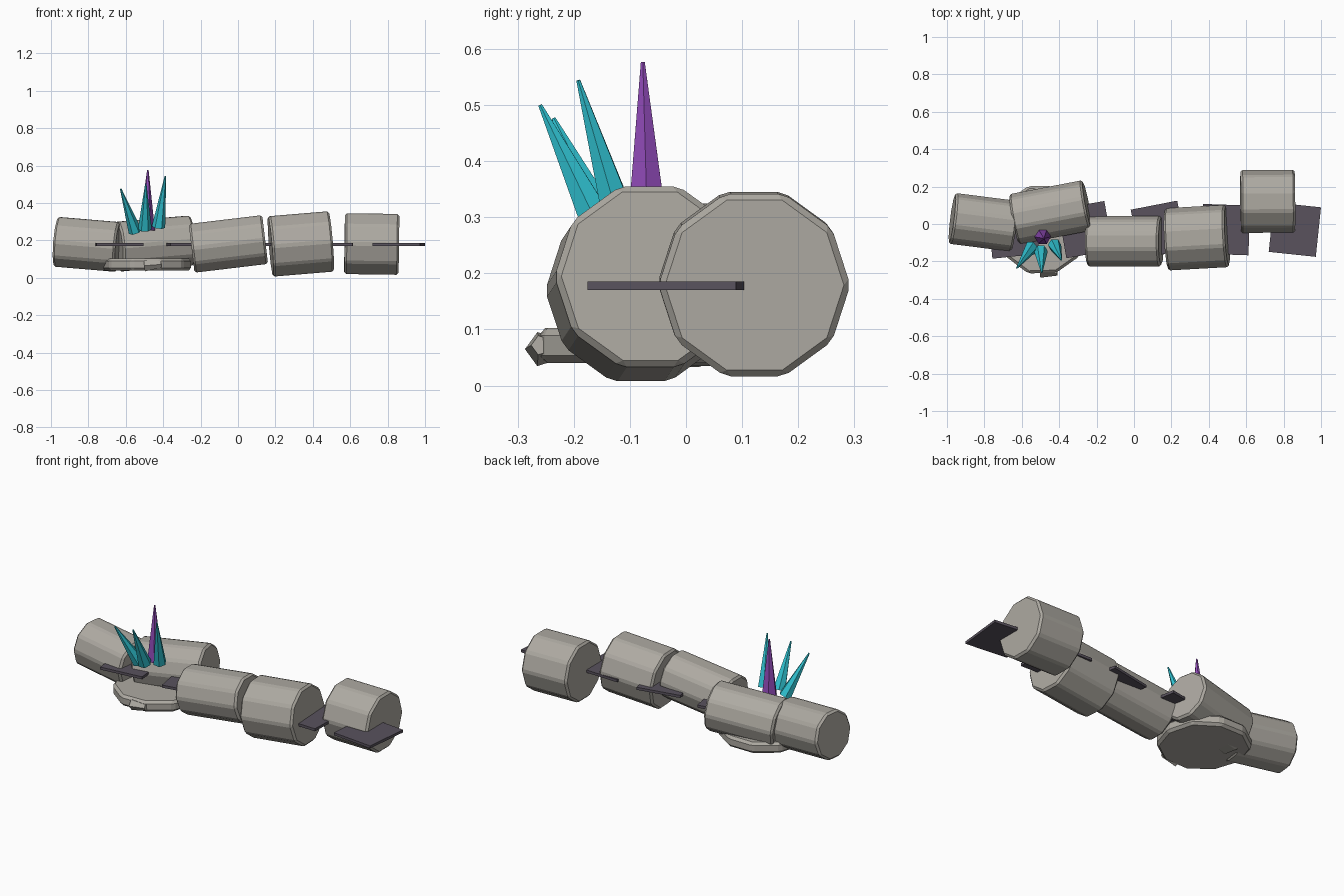
import bpy, bmesh, math, random
from mathutils import Vector

if "Cube" in bpy.data.objects:
    bpy.data.objects.remove(bpy.data.objects["Cube"])

random.seed(4)


def material(name, color):
    m = bpy.data.materials.new(name)
    m.diffuse_color = (*color, 1)
    m.use_nodes = True
    m.node_tree.nodes["Principled BSDF"].inputs["Base Color"].default_value = m.diffuse_color
    return m


stone = material("stone", (0.42, 0.40, 0.36))
slate = material("dark_slate", (0.10, 0.085, 0.11))
teal = material("teal_crystal", (0.03, 0.55, 0.65))
purple = material("purple_crystal", (0.28, 0.07, 0.48))


def prism(name, a, b, r0, r1, sides, mat, bevel=0, up=Vector((0, 0, 1)), jitter=0):
    """Faceted prism or tapered spike from point a to point b."""
    a, b = Vector(a), Vector(b)
    d = (b - a).normalized()
    side = d.cross(up).normalized()
    top = side.cross(d)
    bm = bmesh.new()
    scale = [1 + random.uniform(-jitter, jitter) for _ in range(sides)]
    rings = []
    for c, r in ((a, r0), (b, r1)):
        rings.append([bm.verts.new(c + r * scale[k] * (
            math.cos(math.tau * k / sides) * side + math.sin(math.tau * k / sides) * top))
            for k in range(sides)])
    for k in range(sides):
        n = (k + 1) % sides
        bm.faces.new((rings[0][k], rings[0][n], rings[1][n], rings[1][k]))
    for ring in rings:
        bm.faces.new(ring)
    bmesh.ops.recalc_face_normals(bm, faces=bm.faces)
    me = bpy.data.meshes.new(name)
    bm.to_mesh(me)
    bm.free()
    me.materials.append(mat)
    ob = bpy.data.objects.new(name, me)
    bpy.context.collection.objects.link(ob)
    if bevel:
        mod = ob.modifiers.new("worn_edges", 'BEVEL')
        mod.width = bevel
        mod.segments = 1
        mod.limit_method = 'ANGLE'
    return ob


# fallen column drums: end centres and radius
drums = [
    ((-0.972, 0.030, 0.193), (-0.640, -0.012, 0.165), 0.140),
    ((-0.640, 0.025, 0.167), (-0.250, 0.100, 0.200), 0.140),
    ((-0.248, -0.092, 0.158), (0.145, -0.092, 0.205), 0.138),
    ((0.174, -0.082, 0.168), (0.498, -0.064, 0.195), 0.170),
    ((0.570, 0.120, 0.183), (0.860, 0.122, 0.179), 0.171),
]
for i, (a, b, r) in enumerate(drums):
    prism(f"column_drum_{i + 1}", a, b, r, r, 10, stone, bevel=0.011)

# broken capital slab lying under the drums
prism("capital_slab", (-0.49, -0.03, 0.04), (-0.49, -0.03, 0.103), 0.245, 0.245, 10,
      stone, bevel=0.014, up=Vector((0, 1, 0)), jitter=0.02)

# stone chip stuck on the slab's front edge
prism("stone_chip", (-0.50, -0.255, 0.065), (-0.41, -0.258, 0.072), 0.032, 0.018, 5, stone)

# paving plates along the middle: centre x, y, turn in degrees
plates = [(-0.645, -0.04, 6), (-0.26, -0.03, 10), (0.132, -0.03, 11),
          (0.49, -0.03, -2), (0.86, -0.03, -6)]
for i, (x, y, turn) in enumerate(plates):
    bpy.ops.mesh.primitive_cube_add(size=1, location=(x, y, 0.178),
                                    rotation=(0, 0, math.radians(turn)))
    ob = bpy.context.object
    ob.name = f"paving_plate_{i + 1}"
    ob.scale = (0.253, 0.266, 0.015)
    ob.data.materials.append(slate)

# crystal cluster
prism("purple_crystal", (-0.488, -0.068, 0.255), (-0.482, -0.077, 0.577),
      0.044, 0.004, 6, purple, up=Vector((0, 1, 0)))
shards = [((-0.550, -0.125, 0.248), (-0.627, -0.236, 0.476), 0.036),
          ((-0.498, -0.145, 0.262), (-0.493, -0.260, 0.500), 0.037),
          ((-0.425, -0.112, 0.272), (-0.388, -0.192, 0.544), 0.036)]
for i, (a, b, r) in enumerate(shards):
    prism(f"teal_crystal_{i + 1}", a, b, r, 0.004, 6, teal, up=Vector((0, 1, 0)))
